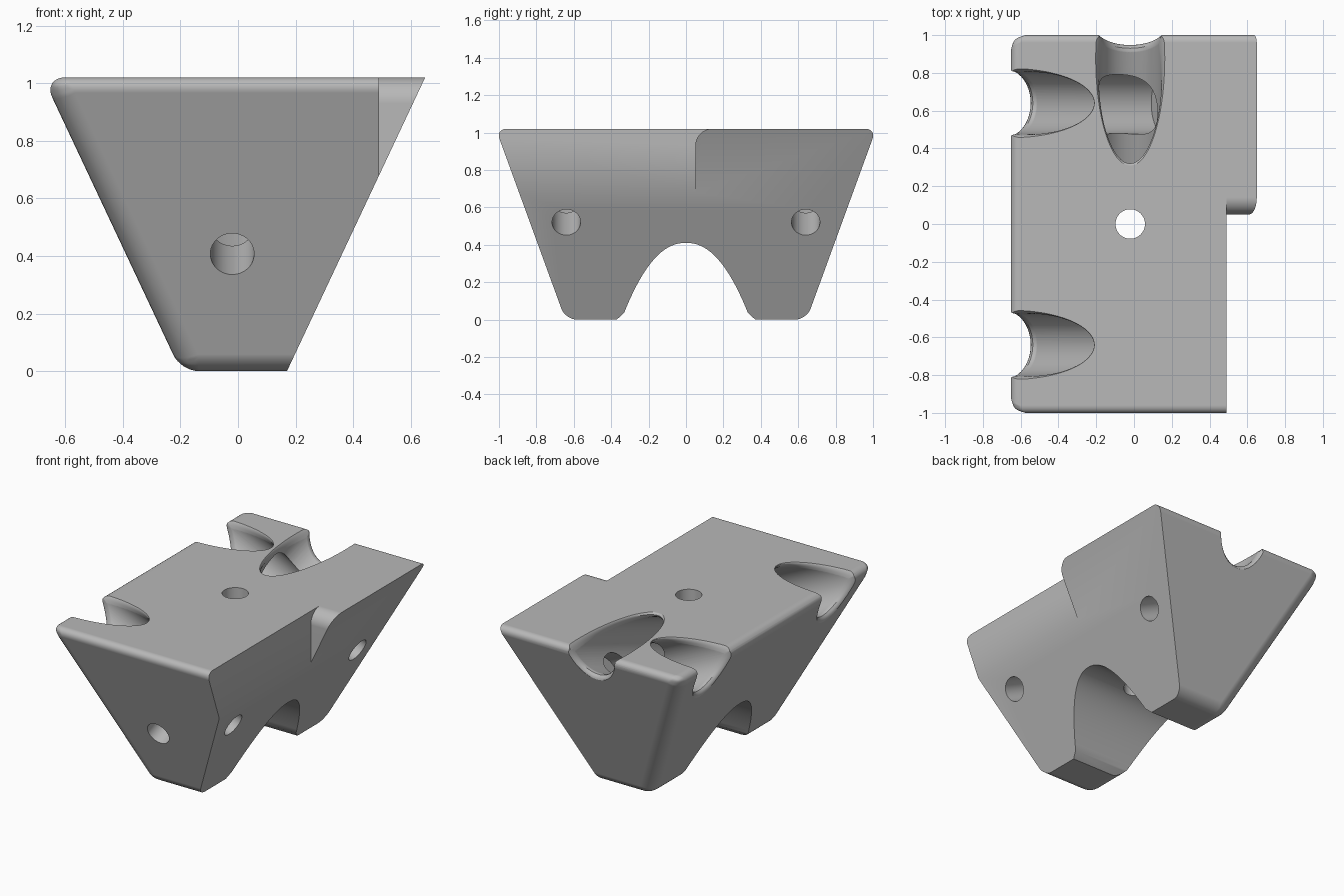
import bpy, bmesh, math
from mathutils import Vector

if "Cube" in bpy.data.objects:
    bpy.data.objects.remove(bpy.data.objects["Cube"], do_unlink=True)

TOP = 1.02
SIDES = 64
cutters = []


def make_object(name, bm):
    bmesh.ops.recalc_face_normals(bm, faces=bm.faces)
    mesh = bpy.data.meshes.new(name)
    bm.to_mesh(mesh)
    bm.free()
    obj = bpy.data.objects.new(name, mesh)
    bpy.context.scene.collection.objects.link(obj)
    return obj


def loft_cutter(name, rings):
    """Closed solid through a list of equal point rings."""
    bm = bmesh.new()
    loops = [[bm.verts.new(p) for p in ring] for ring in rings]
    count = len(loops[0])
    for low, high in zip(loops, loops[1:]):
        for i in range(count):
            j = (i + 1) % count
            bm.faces.new((low[i], low[j], high[j], high[i]))
    bm.faces.new(loops[0])
    bm.faces.new(loops[-1])
    obj = make_object(name, bm)
    obj.hide_render = True
    cutters.append(obj)


def ellipse(center, u, v, a, b):
    angles = [2 * math.pi * i / SIDES for i in range(SIDES)]
    return [center + u * (a * math.cos(t)) + v * (b * math.sin(t)) for t in angles]


def bore_cutter(name, start, axis, steps):
    """Stepped round bore; steps are (distance along axis, radius)."""
    u = axis.orthogonal().normalized()
    v = axis.cross(u)
    loft_cutter(name, [ellipse(start + axis * t, u, v, r, r) for t, r in steps])


def lip_cutter(name, start, axis, radius, point, normal, grow):
    """Rounds the rim where an oblique bore leaves a flat face."""
    slope = axis.dot(normal)
    u = (axis - normal * slope).normalized()
    v = normal.cross(u)
    rings = []
    for depth, f in ((.06, -.08), (.04, .03), (.025, .18), (.012, .5),
                     (.004, .8), (0, 1), (-.1, 1)):
        t = (point - normal * depth - start).dot(normal) / slope
        rings.append(ellipse(start + axis * t, u, v,
                             radius / abs(slope) + grow * f, radius + .018 * f))
    loft_cutter(name, rings)


def prism_cutter(name, profile, x0, x1):
    loft_cutter(name, [[Vector((x, y, z)) for y, z in profile] for x in (x0, x1)])


# Tapered block with rounded edges, flat and sharp on its right side
bm = bmesh.new()
bmesh.ops.create_cube(bm, size=2)
weight = bm.edges.layers.float.new("bevel_weight_edge")
for e in bm.edges:
    mid = (e.verts[0].co + e.verts[1].co) / 2
    if mid.x > .5:
        continue
    if mid.z > .5:
        e[weight] = .78 if mid.x < -.5 else .57
    elif mid.z < -.5:
        e[weight] = .62
    else:
        e[weight] = .8
for v in bm.verts:
    up = v.co.z > 0
    right = v.co.x > 0
    half = 1.017 if up else .645
    x = (.65 if up else .17) if right else (-.678 if up else -.198)
    v.co = (x, math.copysign(half, v.co.y), TOP if up else 0)
body = make_object("tapered_block", bm)
bevel = body.modifiers.new("rounded_edges", 'BEVEL')
bevel.limit_method = 'WEIGHT'
bevel.width = .1
bevel.segments = 8

# Step along the upper right side
arc = [(.14 - .09 * math.cos(a), .93 + .09 * math.sin(a))
       for a in (math.pi / 2 * i / 10 for i in range(11))]
prism_cutter("step_cutter",
             [(-1.3, .2), (.05, .2)] + arc + [(.14, 1.3), (-1.3, 1.3)], .49, 1)

# Arched passage under the block
arch = []
for i in range(-24, 25):
    s = i / 24
    y = .345 * s if abs(i) < 24 else .37 * s
    arch.append((y, .41 * (1 - abs(s) ** 2.2)))
prism_cutter("arch_cutter", [(-.37, -.2)] + arch + [(.37, -.2)], -1, 1)

# Vertical hole
bore_cutter("vertical_hole_cutter", Vector((-.02, 0, -.2)), Vector((0, 0, 1)),
            [(0, .078), (1.5, .078)])

# Slanted screw holes with wide pockets
up = Vector((0, 0, 1))
top_point = Vector((0, 0, TOP))
left_axis = Vector((-.905, 0, .426)).normalized()
left_normal = Vector((-.905, 0, -.426)).normalized()
back_axis = Vector((0, .94, .345)).normalized()
back_normal = Vector((0, .94, -.345)).normalized()
screws = [
    ("front_screw", Vector((.415, -.64, .52)), left_axis, left_normal,
     Vector((-.678, 0, TOP)), .05, .07),
    ("rear_screw", Vector((.415, .64, .52)), left_axis, left_normal,
     Vector((-.678, 0, TOP)), .05, .07),
    ("middle_screw", Vector((-.02, -.785, .41)), back_axis, back_normal,
     Vector((0, 1.017, TOP)), .09, .05),
]
for name, start, axis, normal, point, top_grow, side_grow in screws:
    bore_cutter(name + "_bore", start, axis,
                [(-.2, .076), (.28, .076), (.28, .165), (2.4, .165)])
    lip_cutter(name + "_top_lip", start, axis, .165, top_point, up, top_grow)
    lip_cutter(name + "_side_lip", start, axis, .165, point, normal, side_grow)

# Cut everything and keep the finished mesh
for cutter in cutters:
    mod = body.modifiers.new(cutter.name, 'BOOLEAN')
    mod.operation = 'DIFFERENCE'
    mod.solver = 'EXACT'
    mod.object = cutter
bpy.context.view_layer.update()
graph = bpy.context.evaluated_depsgraph_get()
finished = bpy.data.meshes.new_from_object(body.evaluated_get(graph))
body.modifiers.clear()
body.data = finished
for cutter in cutters:
    bpy.data.objects.remove(cutter, do_unlink=True)

# Single grey material
grey = bpy.data.materials.new("plain_grey")
grey.use_nodes = True
color = (.48, .48, .48, 1)
grey.diffuse_color = color
grey.node_tree.nodes["Principled BSDF"].inputs["Base Color"].default_value = color
body.data.materials.clear()
body.data.materials.append(grey)
for face in body.data.polygons:
    face.material_index = 0

# Smooth shading with crisp flats
for other in bpy.context.selected_objects:
    other.select_set(False)
body.select_set(True)
bpy.context.view_layer.objects.active = body
bpy.ops.object.shade_smooth_by_angle(angle=math.radians(30))
normals = body.modifiers.new("flat_normals", 'WEIGHTED_NORMAL')
normals.keep_sharp = True
